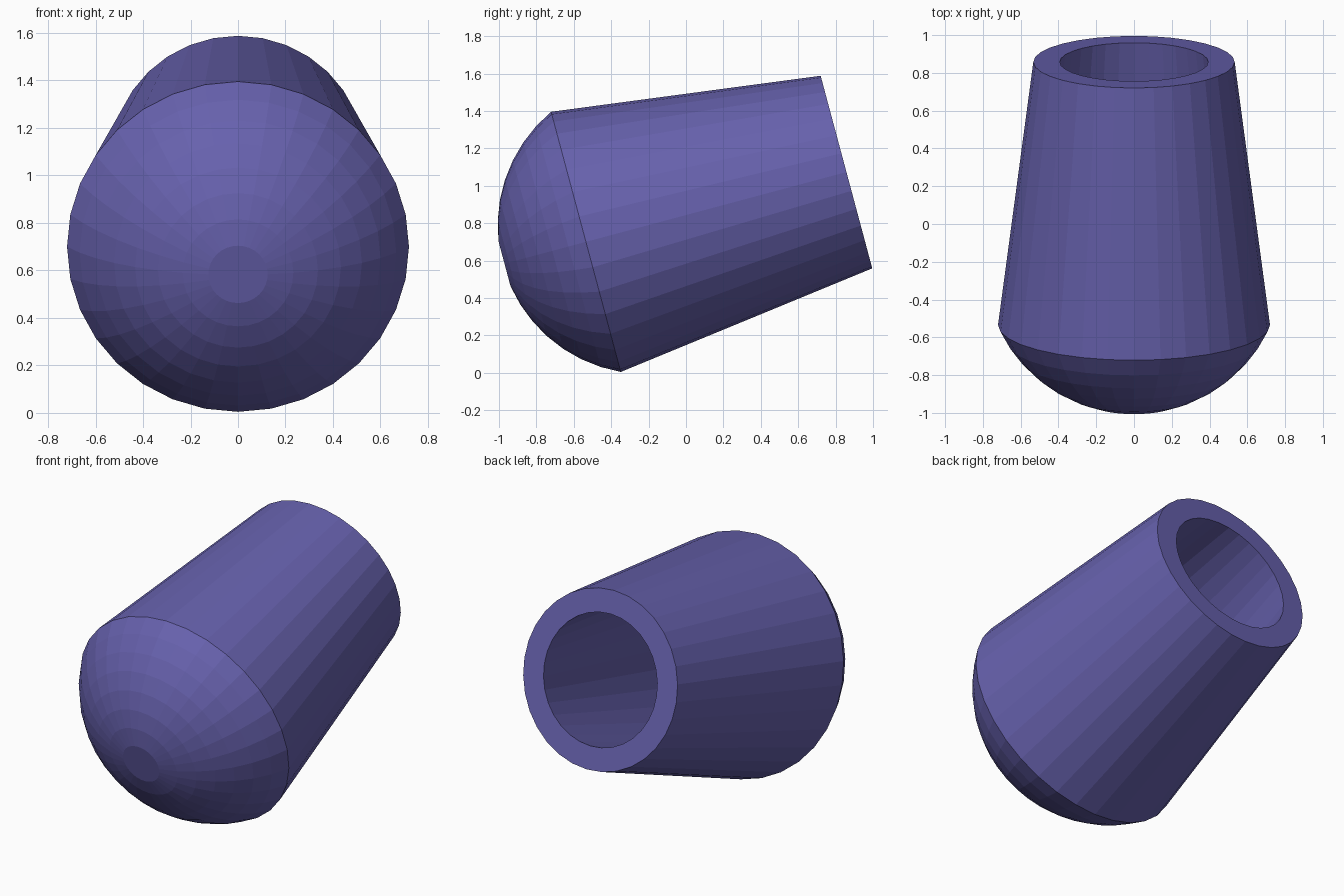
import bpy, bmesh
from math import sin, cos, asin, radians, pi
from mathutils import Matrix

if "Cube" in bpy.data.objects:
    bpy.data.objects.remove(bpy.data.objects["Cube"])

SIDES = 32


def dome(r, sphere_r, first_r, steps):
    """Cap profile (radius, height) from near the pole to its rim at height 0."""
    a0, a1 = asin(first_r / sphere_r), asin(r / sphere_r)
    angles = [a0 + (a1 - a0) * i / steps for i in range(steps + 1)]
    return [(sphere_r * sin(a), sphere_r * (cos(a1) - cos(a))) for a in angles]


def lathe(name, profile, tilt, centre, material):
    """Revolve a profile with 32 flat sides and close both ends."""
    bm = bmesh.new()
    rings = []
    for r, h in profile:
        rings.append([bm.verts.new((r * sin(2 * pi * i / SIDES), r * cos(2 * pi * i / SIDES), h))
                      for i in range(SIDES)])
    for a, b in zip(rings, rings[1:]):
        for i in range(SIDES):
            j = (i + 1) % SIDES
            bm.faces.new((a[i], a[j], b[j], b[i]))
    bm.faces.new(rings[0])
    bm.faces.new(rings[-1])
    bmesh.ops.recalc_face_normals(bm, faces=bm.faces)
    bm.transform(Matrix.Translation(centre) @ Matrix.Rotation(tilt, 4, 'X'))
    mesh = bpy.data.meshes.new(name)
    bm.to_mesh(mesh)
    bm.free()
    mesh.materials.append(material)
    obj = bpy.data.objects.new(name, mesh)
    bpy.context.collection.objects.link(obj)
    return obj


violet = bpy.data.materials.new("violet")
violet.diffuse_color = (0.135, 0.12, 0.42, 1)
violet.use_nodes = True
violet.node_tree.nodes["Principled BSDF"].inputs["Base Color"].default_value = violet.diffuse_color

# Outer dome and tapered wall, over the rim, then the hollow inside
outer = dome(0.72, 0.793, 0.125, 7) + [(0.533, 1.442)]
inner = [(0.393, 1.442)] + dome(0.575, 0.655, 0.10, 7)[::-1]
lathe("tapered_cup", outer + inner, radians(-75), (0, -0.535, 0.70), violet)
